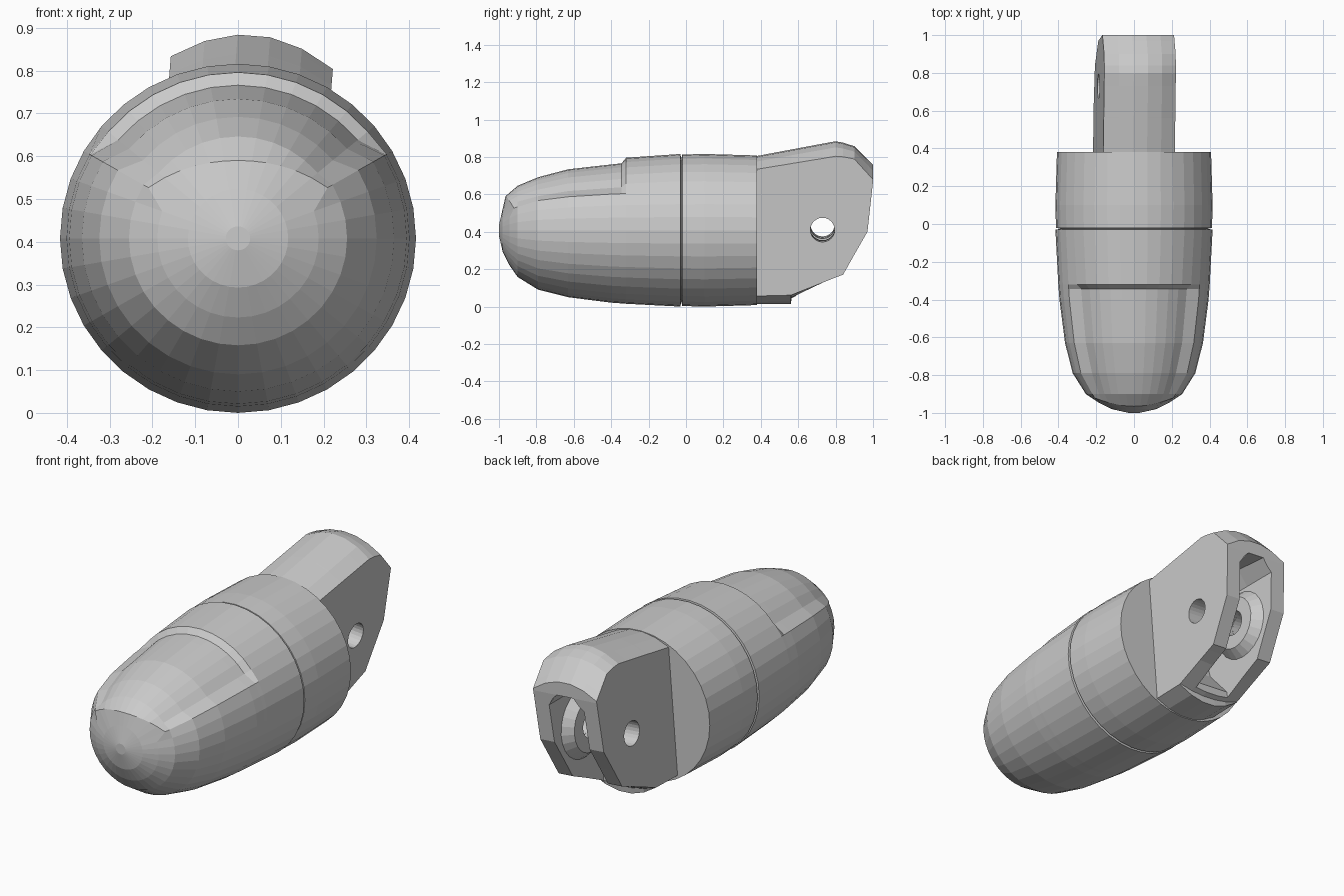
import bpy, bmesh
from math import sin, cos, pi, radians, degrees
from mathutils import Matrix, Vector

if "Cube" in bpy.data.objects:
    bpy.data.objects.remove(bpy.data.objects["Cube"])

CZ = 0.408   # height of the long axis
SEG = 36
TILT = Matrix.Translation((0, 0, CZ)) @ Matrix.Rotation(radians(4.5), 4, 'Y') @ Matrix.Translation((0, 0, -CZ))


def skin(name, rings, closed=False, mat=None):
    """Bridge equal-length loops of points; cap the ends or close into a tube."""
    bm = bmesh.new()
    loops = [[bm.verts.new(p) for p in ring] for ring in rings]
    pairs = list(zip(loops, loops[1:]))
    if closed:
        pairs.append((loops[-1], loops[0]))
    n = len(loops[0])
    for a, b in pairs:
        for i in range(n):
            j = (i + 1) % n
            bm.faces.new((a[i], a[j], b[j], b[i]))
    if not closed:
        bm.faces.new(loops[0])
        bm.faces.new(loops[-1])
    bmesh.ops.remove_doubles(bm, verts=bm.verts, dist=1e-5)
    bmesh.ops.recalc_face_normals(bm, faces=bm.faces)
    if mat:
        bm.transform(mat)
    me = bpy.data.meshes.new(name)
    bm.to_mesh(me)
    bm.free()
    ob = bpy.data.objects.new(name, me)
    bpy.context.collection.objects.link(ob)
    return ob


def cut(ob, cutter):
    bpy.context.view_layer.objects.active = ob
    m = ob.modifiers.new("cut", 'BOOLEAN')
    m.operation, m.object, m.solver = 'DIFFERENCE', cutter, 'EXACT'
    bpy.ops.object.modifier_apply(modifier=m.name)
    bpy.data.objects.remove(cutter)


def hull_ring(y, r, top=None, brow=False):
    """Body section; 'top' is the lowered radius of the recessed upper panel."""
    pts = []
    for i in range(SEG):
        a = 2 * pi * i / SEG
        off = degrees(min(a, 2 * pi - a))
        rr, yy = r, y
        if top is not None and off < 55:
            rr = top
        if brow and off < 65:
            t = (off / 60) ** 2
            rr, yy = 0.182 + 0.055 * t, -0.965 + 0.045 * t
        pts.append((rr * sin(a) * 1.02, yy, CZ + rr * cos(a)))
    return pts


# rounded nose section with recessed upper panel and brow lip
nose = [(-1.0, 0.028), (-0.98, 0.115), ('brow',), (-0.9, 0.25, 0.238),
        (-0.79, 0.318, 0.284), (-0.63, 0.358, 0.326), (-0.4, 0.387, 0.352),
        (-0.345, 0.391, 0.358), (-0.32, 0.393, 0.388), (-0.03, 0.408), (-0.026, 0.385)]
skin("nose_shell", [hull_ring(-0.945, 0.185, brow=True) if p[0] == 'brow' else hull_ring(*p)
                    for p in nose])

# rear barrel section with a fine seam at its front
rear = [(-0.05, 0.38), (-0.024, 0.385), (-0.02, 0.405), (0.1, 0.408), (0.38, 0.4)]
skin("rear_barrel", [hull_ring(*p) for p in rear])

# fork: y, top edge z, top crown z, bottom edge z, bottom crown z
W = 0.19
stations = [(0.36, 0.747, 0.802, 0.07, 0.012), (0.56, 0.78, 0.84, 0.075, 0.012),
            (0.565, 0.781, 0.841, 0.076, 0.046), (0.73, 0.808, 0.872, 0.142, 0.132),
            (0.8, 0.82, 0.885, 0.17, 0.165), (0.84, 0.817, 0.877, 0.185, 0.185),
            (0.9, 0.805, 0.858, 0.292, 0.292), (0.97, 0.728, 0.79, 0.415, 0.415),
            (1.0, 0.695, 0.76, 0.685, 0.685)]
T = (-1, -0.6, -0.2, 0.2, 0.6, 1)
rings = []
for y, te, tc, be, bc in stations:
    up = [(W * t, y, te + (tc - te) * (1 - t * t)) for t in T]
    dn = [(W * t, y, be + (bc - be) * (1 - t * t)) for t in reversed(T)]
    rings.append(up + dn)
fork = skin("rear_fork", rings, mat=TILT)

# slot through the fork, open at the back and underneath
S = 0.105
slot = [(0.59, -0.1), (0.59, 0.1), (0.47, 0.24), (0.43, 0.42), (0.49, 0.6),
        (0.61, 0.69), (0.8, 0.7), (1.2, 0.67), (1.2, -0.1)]
arch = [(y, min(z, 0.62)) for y, z in slot]
cut(fork, skin("slot_cutter", [[(x, y, z) for y, z in o] for x, o in
                               ((-S, arch), (-0.05, slot), (0.05, slot), (S, arch))], mat=TILT))


def pin_ring(x, r):
    return [(x, 0.73 + r * cos(2 * pi * i / 24), 0.425 + r * sin(2 * pi * i / 24)) for i in range(24)]


# cross hole for the pin
cut(fork, skin("hole_cutter", [pin_ring(-0.4, 0.065), pin_ring(0.4, 0.065)], mat=TILT))

# tapered bosses around the hole on the inner walls
for name, s in (("left_boss", -1), ("right_boss", 1)):
    skin(name, [pin_ring(s * x, r) for x, r in
                ((0.115, 0.066), (0.115, 0.19), (0.055, 0.14), (0.055, 0.066))], closed=True, mat=TILT)
